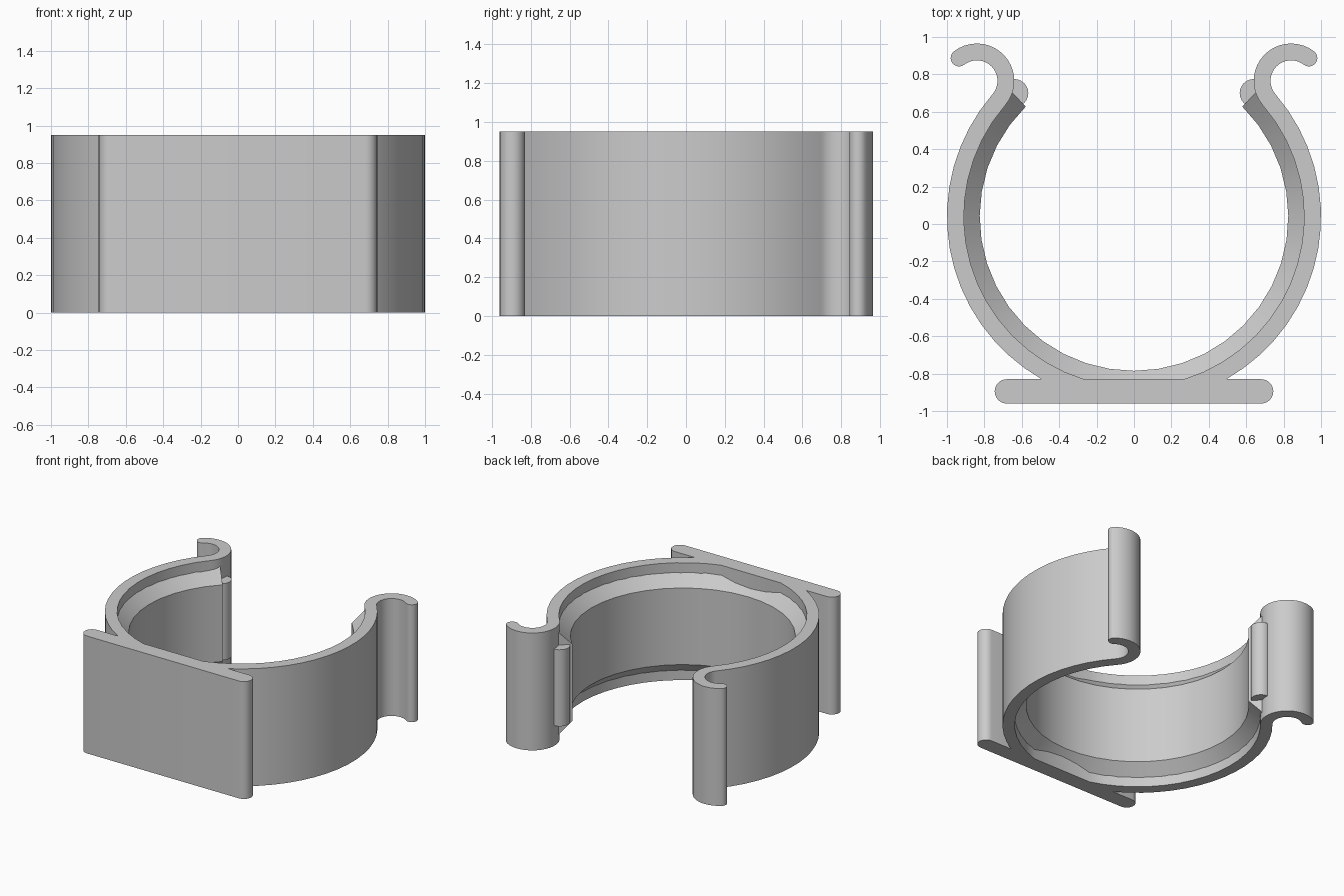
import bpy, bmesh, math

HEIGHT = 0.95
RING_Y = 0.04                 # ring centre
R_OUT, R_IN, R_LIP = 1.0, 0.91, 0.825
HOOK = (0.84, 0.765)          # hook centre, tangent to the ring
HOOK_OUT, HOOK_IN = 0.2, 0.11
PLATE_TOP, PLATE_BOTTOM = -0.83, -0.96

old = bpy.data.objects.get("Cube")
if old:
    bpy.data.objects.remove(old)

grey = bpy.data.materials.new("light grey plastic")
grey.use_nodes = True
grey.diffuse_color = (0.6, 0.6, 0.6, 1)
grey.node_tree.nodes["Principled BSDF"].inputs["Base Color"].default_value = (0.6, 0.6, 0.6, 1)


def arc(cx, cy, r, start, end, steps):
    """Points on an arc, angles in degrees."""
    angles = [math.radians(start + (end - start) * i / steps) for i in range(steps + 1)]
    return [(cx + r * math.cos(a), cy + r * math.sin(a)) for a in angles]


def finish(name, bm):
    bmesh.ops.recalc_face_normals(bm, faces=bm.faces[:])
    mesh = bpy.data.meshes.new(name)
    bm.to_mesh(mesh)
    bm.free()
    mesh.materials.append(grey)
    obj = bpy.data.objects.new(name, mesh)
    bpy.context.collection.objects.link(obj)
    bpy.ops.object.select_all(action='DESELECT')
    obj.select_set(True)
    bpy.context.view_layer.objects.active = obj
    bpy.ops.object.shade_smooth_by_angle(angle=math.radians(30))
    return obj


def extrude_outline(name, points, z0, z1):
    bm = bmesh.new()
    face = bm.faces.new([bm.verts.new((x, y, z0)) for x, y in points])
    top = bmesh.ops.extrude_face_region(bm, geom=[face], use_keep_orig=True)["geom"]
    verts = [v for v in top if isinstance(v, bmesh.types.BMVert)]
    bmesh.ops.translate(bm, verts=verts, vec=(0, 0, z1 - z0))
    return finish(name, bm)


# Clip body: mounting plate, open ring and hooked arms as one outline
join = math.degrees(math.atan2(HOOK[1] - RING_Y, HOOK[0]))
foot_out = math.degrees(math.asin((PLATE_TOP - RING_Y) / R_OUT))
foot_in = math.degrees(math.asin((PLATE_TOP - RING_Y) / R_IN))
plate_r = (PLATE_TOP - PLATE_BOTTOM) / 2
tip = 52
tip_r = (HOOK_OUT - HOOK_IN) / 2
tip_x, tip_y = arc(*HOOK, HOOK_IN + tip_r, tip, tip, 1)[0]

half = arc(0.745 - plate_r, PLATE_BOTTOM + plate_r, plate_r, -90, 90, 12)
half += arc(0, RING_Y, R_OUT, foot_out, join, 16)
half += arc(*HOOK, HOOK_IN, 180 + join, tip, 18)[1:]
half += arc(tip_x, tip_y, tip_r, tip - 180, tip, 10)[1:-1]
half += arc(*HOOK, HOOK_OUT, tip, 180 + join, 18)
half += arc(0, RING_Y, R_IN, join, foot_in, 16)[1:]
outline = half + [(-x, y) for x, y in reversed(half)]
extrude_outline("clip_body", outline, 0, HEIGHT)

# Inner gripping lip: chamfered band swept around the inside of the ring
LIP_END = 45.5
chamfer_z, wall_z, bury = 0.08, 0.165, 0.02
section = [(R_IN + bury, chamfer_z - bury), (R_LIP, wall_z),
           (R_LIP, HEIGHT - wall_z), (R_IN + bury, HEIGHT - chamfer_z + bury)]
bm = bmesh.new()
rows = [[bm.verts.new((x, y, z)) for x, y in arc(0, RING_Y, r, -180 - LIP_END, LIP_END, 30)]
        for r, z in section]
for i in range(len(rows)):
    a, b = rows[i], rows[(i + 1) % len(rows)]
    for j in range(len(a) - 1):
        bm.faces.new((a[j], a[j + 1], b[j + 1], b[j]))
for end in (0, -1):
    bm.faces.new([row[end] for row in rows])
finish("inner_lip", bm)

# Rounded beads closing both lip ends
for side, name in ((1, "left_lip_bead"), (-1, "right_lip_bead")):
    circle = arc(side * 0.64, 0.70, 0.075, 0, 345, 23)
    extrude_outline(name, circle, wall_z, HEIGHT - wall_z)
